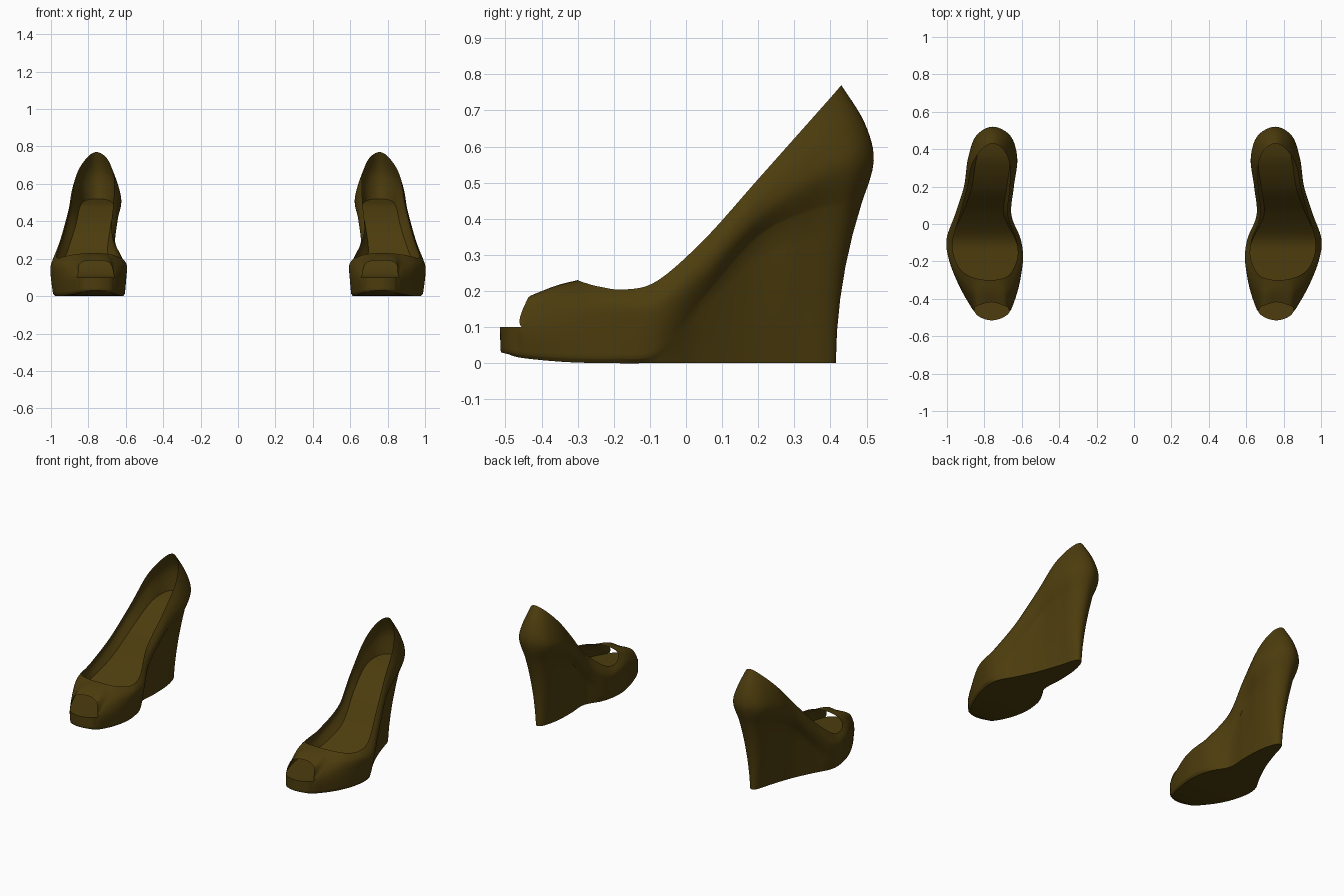
import bpy, bmesh
from mathutils import Vector as V

if "Cube" in bpy.data.objects:
    bpy.data.objects.remove(bpy.data.objects["Cube"])

SUB = 8                     # steps between stations around the shoe
mat = bpy.data.materials.new("dark olive brown")
mat.diffuse_color = (0.074, 0.046, 0.004, 1)
mat.use_nodes = True
mat.node_tree.nodes["Principled BSDF"].inputs["Base Color"].default_value = mat.diffuse_color

# Stations run from toe (0) to heel (10); xl / xr are the inner and outer sides
Y = [-.515, -.497, -.455, -.33, -.2, -.08, .05, .2, .35, .47, .52]
XL = [.76, .695, .658, .615, .597, .612, .66, .645, .625, .66, .755]
XR = [.76, .825, .862, .935, .985, 1.0, .955, .905, .885, .845, .755]
Z = [.1, .1, .1, .1, .1, .12, .24, .4, .5, .55, .56]


def ring(xl, xr, y, z):
    """Closed control loop: inner side toe to heel, outer side heel to toe."""
    left = [V(p) for p in zip(xl, y, z)]
    right = [V(p) for p in zip(xr, y, z)]
    return left + right[9:0:-1]


def scaled(f, y, z):
    """Loop made by narrowing the main outline station by station."""
    xl = [(a + b) / 2 - (b - a) / 2 * k for a, b, k in zip(XL, XR, f)]
    xr = [(a + b) / 2 + (b - a) / 2 * k for a, b, k in zip(XL, XR, f)]
    return ring(xl, xr, y, z)


def cr(a, b, c, d, t):
    return .5 * (2 * b + (c - a) * t + (2 * a - 5 * b + 4 * c - d) * t * t
                 + (3 * b - a - 3 * c + d) * t ** 3)


def smooth_loop(p):
    n = len(p)
    return [cr(p[i - 1], p[i], p[(i + 1) % n], p[(i + 2) % n], s / SUB)
            for i in range(n) for s in range(SUB)]


# Control loops from the ground up
bottom = scaled([.92, .92, .92, .92, .91, .86, .74, .61, .41, .28, 0],
                [-.512, -.493, -.45, -.328, -.2, -.08, .03, .16, .29, .39, .415],
                [.03, .025, .014, .003, 0, 0, 0, 0, 0, 0, 0])
feather = scaled([.98, .98, .98, .97, .96, .93, .83, .77, .74, .74, 0],
                 [-.514, -.496, -.454, -.33, -.2, -.08, .05, .195, .335, .445, .487],
                 [.036, .032, .023, .015, .013, .03, .18, .345, .415, .44, .445])
belly = ring(XL, XR, Y, Z)
arch = [p.copy() for p in belly]          # lower edge of upper, raised at the peep toe
arch[0] = V((.762, -.418, .19))
arch[1], arch[-1] = V((.685, -.44, .176)), V((.843, -.44, .176))
top = ring([.77, .72, .675, .645, .622, .632, .677, .665, .665, .70, .757],
           [.77, .825, .88, .93, .963, .968, .93, .89, .865, .812, .757],
           [-.3, -.295, -.278, -.24, -.17, -.08, .05, .2, .32, .4, .43],
           [.23, .228, .222, .212, .204, .228, .342, .51, .645, .735, .77])
shoulder = []                             # bulge between belly and topline
for i, (a, b) in enumerate(zip(arch, top)):
    k = min(i, 20 - i)
    m = (a + b) / 2
    m.x += (m.x - (XL[k] + XR[k]) / 2) * .08
    m.y += {10: .02, 9: .014}.get(k, 0)
    m.z += .005 if k < 2 else .015 if k < 5 else 0
    shoulder.append(m)
insole = scaled([1, 1, 1, .97, .95, .88, .76, .72, .7, .7, 0],
                [-.515, -.497, -.455, -.328, -.2, -.08, .05, .19, .33, .43, .47],
                [.1, .1, .1, .1, .1, .112, .22, .375, .475, .51, .52])

B, F, M, A, U, T, I = map(smooth_loop, (bottom, feather, belly, arch, shoulder, top, insole))
N = len(B)
hole = [min(i, N - i) < 2 * SUB for i in range(N)]    # columns in the peep toe
A = [a if h else m for a, m, h in zip(A, M, hole)]


def between(a, b, c, d, steps):
    return [[cr(*q, s / steps) for q in zip(a, b, c, d)] for s in range(steps)]


def pick(inside, outside):
    return [a if h else b for a, b, h in zip(inside, outside, hole)]


def strips(bm, r):
    """Close a loop with strips running across the shoe."""
    for i in range(N // 2):
        f = [r[i], r[i + 1], r[(N - i - 1) % N], r[(N - i) % N]]
        bm.faces.new(list(dict.fromkeys(f)))


def build(name, stacks, floor=False, probe=None):
    bm = bmesh.new()
    for n, loops in enumerate(stacks):
        rows = [[bm.verts.new(p) for p in lp] for lp in loops]
        for r, q in zip(rows, rows[1:]):
            for i in range(N):
                j = (i + 1) % N
                bm.faces.new((r[i], r[j], q[j], q[i]))
        if floor and n == 0:
            strips(bm, rows[0])
    bmesh.ops.remove_doubles(bm, verts=bm.verts, dist=.0002)
    bmesh.ops.recalc_face_normals(bm, faces=bm.faces)
    # open shells: turn the face furthest along the probe the right way
    axis, sign = probe
    f = max(bm.faces, key=lambda g: g.calc_center_median()[axis])
    if f.normal[axis] * sign < 0:
        bmesh.ops.reverse_faces(bm, faces=bm.faces)
    me = bpy.data.meshes.new(name)
    bm.to_mesh(me)
    bm.free()
    me.materials.append(mat)
    ob = bpy.data.objects.new(name, me)
    bpy.context.collection.objects.link(ob)
    bpy.context.view_layer.objects.active = ob
    ob.select_set(True)
    bpy.ops.object.shade_smooth_by_angle(angle=.7)
    ob.select_set(False)
    m = ob.modifiers.new("other shoe", 'MIRROR')
    m.use_mirror_merge = False


# Outer shell: hollow-backed wedge, platform side, then the peep-toe upper
wedge = []
for s in range(5):
    t = s / 5
    lp = [a.lerp(b, t) for a, b in zip(B, F)]
    for p in lp:                          # concave sweep at the back of the heel
        if p.y > .2:
            p.y -= .07 * t * (1 - t) * min(1, (p.y - .2) / .2)
    wedge.append(lp)
side = between(F, F, M, pick(M, U), 5) + [M]
upper = between(pick(A, F), A, U, T, 6) + between(A, U, T, T, 6) + [T]
build("wedge_and_uppers", [wedge + side, upper], floor=True, probe=(0, 1))

# Lining from the topline down to the insole, stopping at the toe opening
low = pick(A, I)
mid = [((t + i) / 2).lerp(u, .55) for t, i, u in zip(T, low, U)]
build("linings", [between(T, T, mid, low, 5) + between(T, mid, low, low, 5) + [low]],
      probe=(0, -1))

# Insole, also the visible platform top at the toe
build("insoles", [[I]], floor=True, probe=(2, 1))
